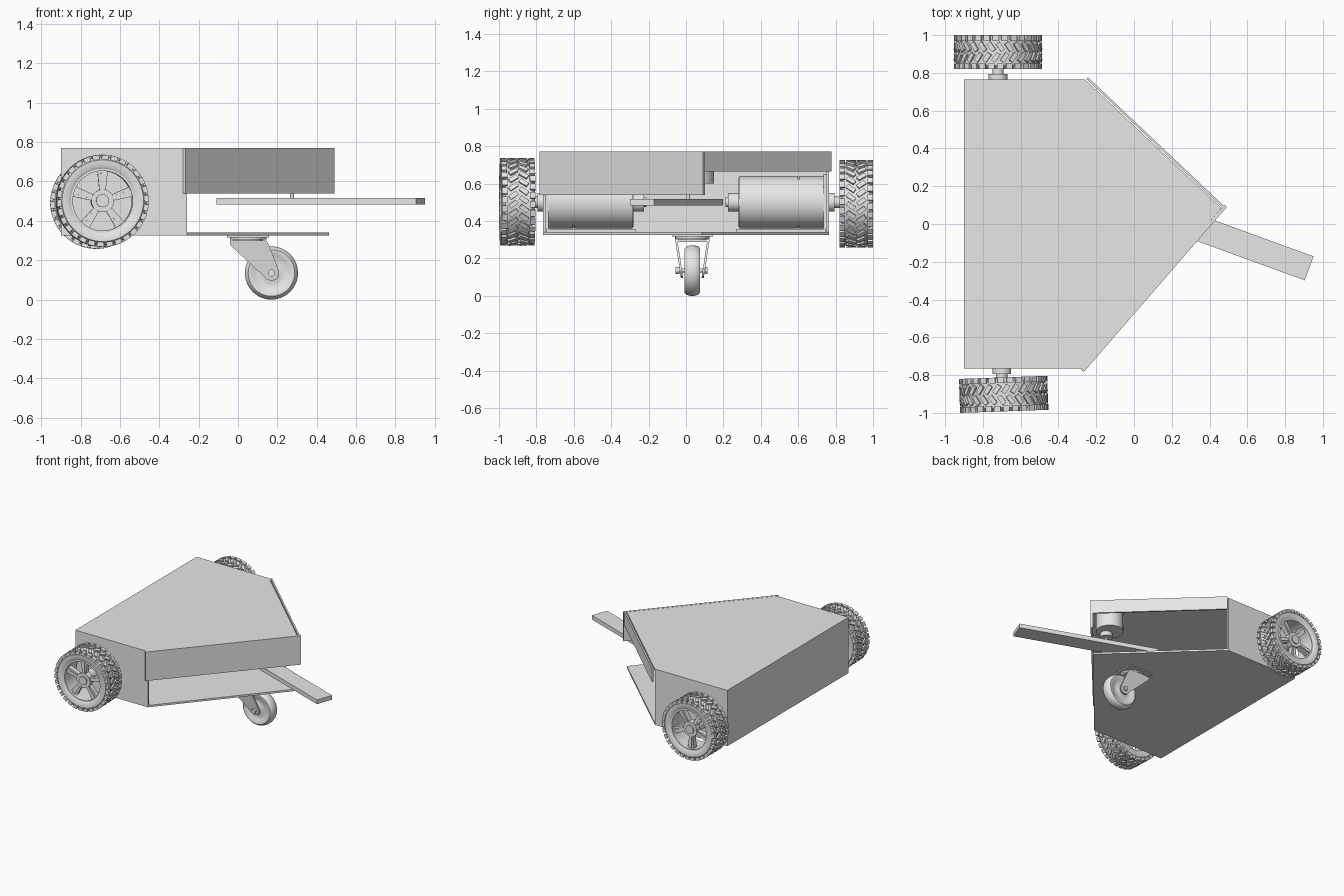
import bpy, bmesh
from math import radians, pi, tau, cos, sin
from mathutils import Matrix, Vector

cube = bpy.data.objects.get("Cube")
if cube:
    bpy.data.objects.remove(cube, do_unlink=True)

grey = bpy.data.materials.new("plain grey")
grey.use_nodes = True
GREY = (0.8, 0.8, 0.8, 1)
grey.diffuse_color = GREY
for node in grey.node_tree.nodes:
    if node.type == 'BSDF_PRINCIPLED':
        node.inputs["Base Color"].default_value = GREY

T = Matrix.Translation


def R(deg, axis):
    return Matrix.Rotation(radians(deg), 4, axis)


def finish(name, bm, matrix=Matrix(), smooth=False):
    bmesh.ops.recalc_face_normals(bm, faces=bm.faces)
    bm.transform(matrix)
    mesh = bpy.data.meshes.new(name)
    bm.to_mesh(mesh)
    bm.free()
    mesh.materials.append(grey)
    obj = bpy.data.objects.new(name, mesh)
    bpy.context.collection.objects.link(obj)
    if smooth:
        bpy.ops.object.select_all(action='DESELECT')
        obj.select_set(True)
        bpy.context.view_layer.objects.active = obj
        bpy.ops.object.shade_smooth_by_angle(angle=radians(35))
    return obj


def add_prism(bm, points, low, high):
    """Extrude a flat outline from low to high along local z."""
    face = bm.faces.new([bm.verts.new((x, y, low)) for x, y in points])
    out = bmesh.ops.extrude_face_region(bm, geom=[face], use_keep_orig=True)
    for v in out["geom"]:
        if isinstance(v, bmesh.types.BMVert):
            v.co.z = high


def prism(name, points, low, high, matrix=Matrix()):
    bm = bmesh.new()
    add_prism(bm, points, low, high)
    return finish(name, bm, matrix)


def box(name, low, high):
    outline = [(low[0], low[1]), (high[0], low[1]), (high[0], high[1]), (low[0], high[1])]
    return prism(name, outline, low[2], high[2])


def lathe(name, profile, matrix=Matrix(), closed=False, steps=48):
    """Turn a (radius, height) profile around local z."""
    bm = bmesh.new()
    verts = [bm.verts.new((r, 0, h)) for r, h in profile]
    edges = [bm.edges.new(pair) for pair in zip(verts, verts[1:])]
    if closed:
        edges.append(bm.edges.new((verts[-1], verts[0])))
    bmesh.ops.spin(bm, geom=verts + edges, cent=(0, 0, 0), axis=(0, 0, 1),
                   angle=tau, steps=steps)
    bmesh.ops.remove_doubles(bm, verts=bm.verts, dist=0.0003)
    return finish(name, bm, matrix, smooth=True)


def stepped(*steps):
    """Profile of stacked solid cylinders, each (radius, start, end)."""
    profile = [(0, steps[0][1])]
    for r, a, b in steps:
        profile += [(r, a), (r, b)]
    return profile + [(0, steps[-1][2])]


# Chassis plates and walls
SIDE, BACK, CORNER = 0.765, -0.9, -0.26
APEX = (0.462, 0.085)
outline = [(BACK, -SIDE), (CORNER, -SIDE), APEX, (CORNER, SIDE), (BACK, SIDE)]
prism("bottom_plate", outline, 0.325, 0.34)
prism("top_plate", outline, 0.757, 0.77)
box("back_wall", (BACK, -SIDE, 0.34), (BACK + 0.015, SIDE, 0.757))
for side, label in ((1, "left"), (-1, "right")):
    y = sorted((side * SIDE, side * (SIDE - 0.015)))
    box(label + "_wall", (BACK + 0.015, y[0], 0.34), (CORNER, y[1], 0.757))


# Slanted front panels
def panel(name, start, end, thickness, low, high):
    a, b = Vector(start), Vector(end)
    d = (b - a).normalized()
    n = Vector((d.y, -d.x)) * thickness
    prism(name, [a, b, b + n, a + n], low, high)


panel("right_panel", (-0.28, -0.772), (0.478, 0.102), 0.018, 0.54, 0.771)
panel("left_panel", (0.47, 0.085), (-0.252, 0.768), 0.012, 0.665, 0.771)


# Road wheels, axis along local z pointing outwards
def road_wheel(label, matrix):
    tyre = [(0.163, -0.08), (0.175, -0.088), (0.207, -0.088), (0.222, -0.07)]
    tyre += [(r, -h) for r, h in reversed(tyre)]
    lathe(label + "_tyre", tyre, matrix, closed=True, steps=60)
    rim = [(0.152, -0.08), (0.165, -0.08), (0.165, 0.08), (0.152, 0.08)]
    lathe(label + "_rim", rim, matrix, closed=True)
    lathe(label + "_hub", stepped((0.045, -0.09, 0.02), (0.058, 0.02, 0.066),
                                  (0.033, 0.066, 0.076)), matrix)
    # Tread: shoulder lugs and two rows of slanted blocks
    bm = bmesh.new()
    count = 30
    rows = ((0.075, 0.03, 0.034, 0, 0), (0.028, 0.05, 0.024, 35, 0.5))
    for i in range(count):
        for s in (-1, 1):
            for height, wide, long, skew, shift in rows:
                turn = 360 * (i + shift + 0.25 * s) / count
                place = (R(turn, 'Z') @ T((0.222, 0, s * height)) @ R(s * skew, 'X')
                         @ Matrix.Diagonal((0.023, long, wide, 1)))
                bmesh.ops.create_cube(bm, size=1, matrix=place)
    finish(label + "_tread", bm, matrix)
    # Five tapered spokes with a raised rib
    bm = bmesh.new()
    for i in range(5):
        part = bmesh.new()
        add_prism(part, [(0.05, -0.016), (0.158, -0.027), (0.158, 0.027), (0.05, 0.016)],
                  0.02, 0.055)
        add_prism(part, [(0.05, -0.007), (0.156, -0.01), (0.156, 0.01), (0.05, 0.007)],
                  0.055, 0.062)
        part.transform(R(90 + 72 * i, 'Z'))
        temp = bpy.data.meshes.new("spoke_part")
        part.to_mesh(temp)
        part.free()
        bm.from_mesh(temp)
        bpy.data.meshes.remove(temp)
    finish(label + "_spokes", bm, matrix)


road_wheel("right_wheel", T((-0.69, -0.902, 0.502)) @ R(2, 'Z') @ R(90, 'X'))
road_wheel("left_wheel", T((-0.72, 0.91, 0.492)) @ R(-90, 'X'))

# Drive motors with axles and mounting brackets
for side, label, x in ((1, "left", -0.72), (-1, "right", -0.70)):
    axis = T((x, 0, 0.5)) @ R(-90 * side, 'X')
    lathe(label + "_motor", stepped((0.025, 0.21, 0.225), (0.05, 0.225, 0.28),
                                    (0.132, 0.28, 0.285), (0.14, 0.285, 0.6),
                                    (0.136, 0.6, 0.604), (0.14, 0.604, 0.735)), axis)
    lathe(label + "_axle", stepped((0.05, 0.735, 0.795), (0.03, 0.795, 0.85)), axis)
    y = sorted((side * 0.27, side * 0.745))
    box(label + "_motor_base", (x - 0.14, y[0], 0.34), (x + 0.14, y[1], 0.358))
    y = sorted((side * 0.735, side * 0.75))
    box(label + "_motor_bracket", (x - 0.14, y[0], 0.358), (x + 0.14, y[1], 0.65))

# Spinner motor, shaft and bar
lathe("spinner_motor", stepped((0.1, 0.6, 0.757)), T((0.275, 0.05, 0)))
lathe("spinner_shaft", stepped((0.01, 0.49, 0.565), (0.045, 0.565, 0.6)),
      T((0.275, 0.012, 0)), steps=24)
prism("spinner_bar", [(-0.54, -0.0675), (0.54, -0.0675), (0.54, 0.0675), (-0.54, 0.0675)],
      0.483, 0.517, T((0.42, -0.05, 0)) @ R(-20, 'Z'))

# Swivel caster
CY = 0.034
box("caster_plate", (-0.055, CY - 0.11, 0.316), (0.158, CY + 0.11, 0.325))
lathe("caster_swivel", stepped((0.075, 0.296, 0.305), (0.092, 0.305, 0.316)),
      T((0.052, CY, 0)))
axle = Vector((0.17, CY, 0.135))
leg = [(-0.04, 0.278), (-0.04, 0.3), (0.145, 0.3), (0.16, 0.27)]
leg += [(axle.x + 0.04 * cos(a), axle.z + 0.04 * sin(a))
        for a in (pi * (0.1 - k * 0.2) for k in range(5))]
for side, label in ((1, "left"), (-1, "right")):
    fork = prism("caster_fork_" + label, leg, 0, 0.012, R(90, 'X'))
    for v in fork.data.vertices:
        v.co.y = CY + side * (0.05 - v.co.y + 0.15 * (v.co.z - 0.1))
    bm = bmesh.new()
    bm.from_mesh(fork.data)
    bmesh.ops.recalc_face_normals(bm, faces=bm.faces)
    bm.to_mesh(fork.data)
    bm.free()
box("caster_fork_top", (-0.04, CY - 0.088, 0.288), (0.145, CY + 0.088, 0.3))
half = [(0, 0.036), (0.035, 0.036), (0.05, 0.028), (0.085, 0.032), (0.1, 0.042),
        (0.118, 0.042), (0.13, 0.03), (0.135, 0.01)]
lathe("caster_wheel", half + [(r, -h) for r, h in reversed(half)],
      T(axle) @ R(-90, 'X'))
lathe("caster_bolt", stepped((0.018, -0.09, -0.07), (0.01, -0.07, 0.07),
                             (0.018, 0.07, 0.08)), T(axle) @ R(-90, 'X'), steps=24)
